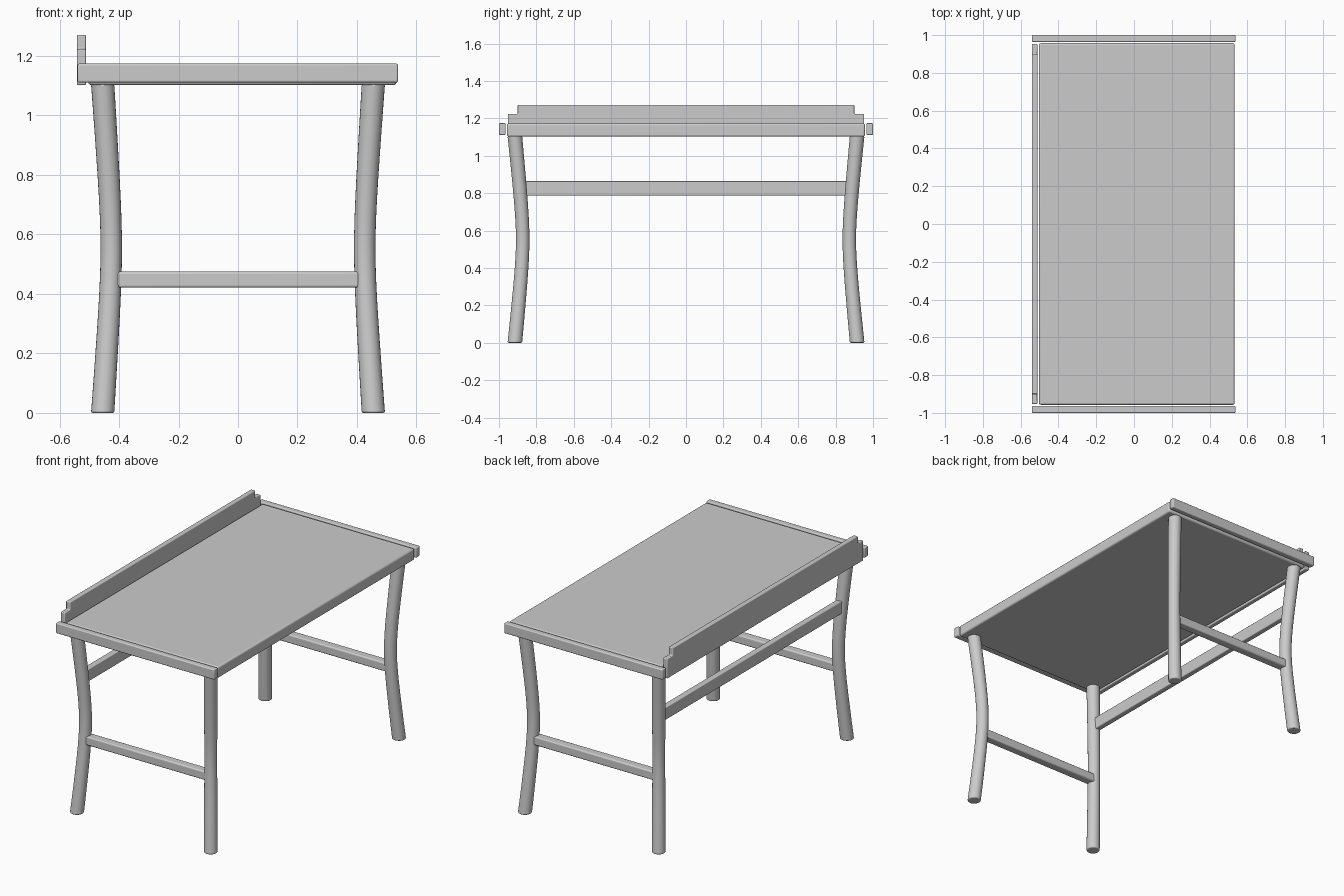
import bpy, bmesh, math

if "Cube" in bpy.data.objects:
    bpy.data.objects.remove(bpy.data.objects["Cube"])


def finish(name, bm, bevel=0.0):
    bmesh.ops.recalc_face_normals(bm, faces=bm.faces[:])
    me = bpy.data.meshes.new(name)
    bm.to_mesh(me)
    bm.free()
    ob = bpy.data.objects.new(name, me)
    bpy.context.collection.objects.link(ob)
    if bevel:
        mod = ob.modifiers.new("Bevel", 'BEVEL')
        mod.width = bevel
        mod.segments = 3
        mod.limit_method = 'ANGLE'
        mod.angle_limit = math.radians(50)
    bpy.ops.object.select_all(action='DESELECT')
    bpy.context.view_layer.objects.active = ob
    ob.select_set(True)
    bpy.ops.object.shade_smooth_by_angle(angle=math.radians(40))
    return ob


def box(name, lo, hi, bevel):
    bm = bmesh.new()
    bmesh.ops.create_cube(bm, size=1)
    for v in bm.verts:
        for i in range(3):
            v.co[i] = lo[i] if v.co[i] < 0 else hi[i]
    return finish(name, bm, bevel)


def leg(name, sx, sy):
    # round leg that bows inwards at mid height
    height, rings, sides, k = 1.105, 24, 24, 0.3
    bm = bmesh.new()
    prev = None
    for j in range(rings + 1):
        z = height * j / rings
        t = abs(2 * j / rings - 1)
        f = (math.hypot(t, k) - k) / (math.hypot(1, k) - k)
        cx, cy = sx * (0.426 + 0.029 * f), sy * (0.873 + 0.042 * f)
        r = 0.036 + 0.003 * f
        ring = [bm.verts.new((cx + r * math.cos(a), cy + r * math.sin(a), z))
                for a in (2 * math.pi * i / sides for i in range(sides))]
        if prev:
            for i in range(sides):
                n = (i + 1) % sides
                bm.faces.new((prev[i], prev[n], ring[n], ring[i]))
        else:
            bm.faces.new(ring)
        prev = ring
    bm.faces.new(prev)
    finish(name, bm, 0.006)


# Worktop with rounded edges
box("worktop", (-0.503, -0.957, 1.102), (0.533, 0.957, 1.172), 0.010)

# Battens across both ends, side stretchers
for sy, side in ((-1, "front"), (1, "back")):
    y0, y1 = sorted((sy * 0.964, sy * 1.0))
    box(side + "_end_batten", (-0.54, y0, 1.111), (0.538, y1, 1.174), 0.006)
    y = sy * 0.875
    box(side + "_stretcher", (-0.43, y - 0.027, 0.421), (0.43, y + 0.027, 0.475), 0.008)
    for sx, end in ((-1, "left"), (1, "right")):
        leg(f"{side}_{end}_leg", sx, sy)

# Long stretcher between the left legs
box("long_stretcher", (-0.458, -0.885, 0.787), (-0.422, 0.885, 0.864), 0.005)

# Stepped upstand board along the left edge
half = [(0.953, 1.102), (0.953, 1.224), (0.9, 1.224), (0.9, 1.271)]
outline = half + [(-y, z) for y, z in reversed(half)]
bm = bmesh.new()
face = bm.faces.new([bm.verts.new((-0.541, y, z)) for y, z in outline])
ext = bmesh.ops.extrude_face_region(bm, geom=[face])
for g in ext["geom"]:
    if isinstance(g, bmesh.types.BMVert):
        g.co.x = -0.511
finish("upstand", bm, 0.005)
